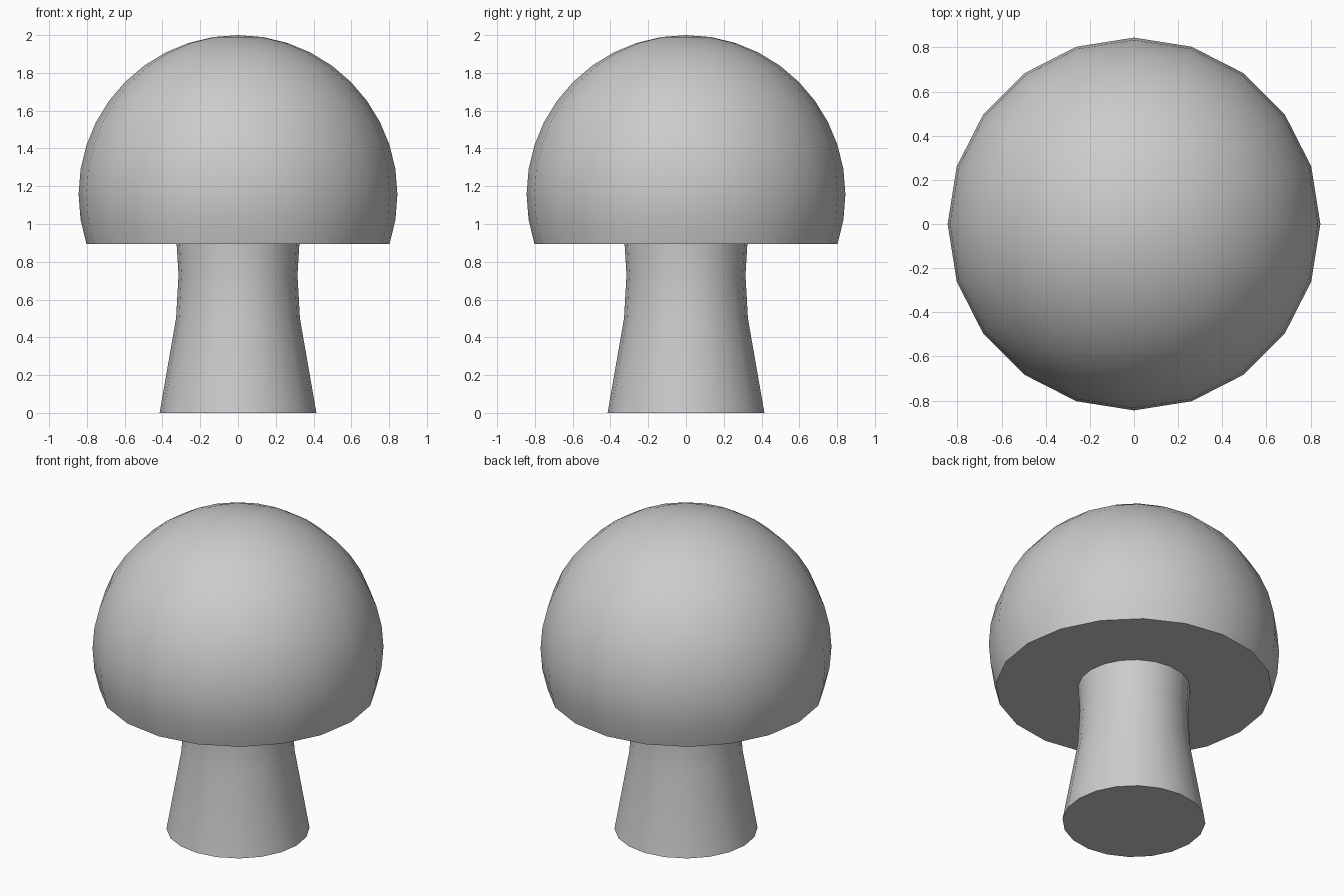
import bpy, bmesh, math

if "Cube" in bpy.data.objects:
    bpy.data.objects.remove(bpy.data.objects["Cube"])

SIDES = 20


def revolve(name, profile):
    """Lathe a list of (radius, z), bottom to top, into a closed solid."""
    bm = bmesh.new()
    rings = []
    for r, z in profile:
        if r < 1e-5:
            rings.append([bm.verts.new((0, 0, z))] * SIDES)
        else:
            rings.append([bm.verts.new((r * math.cos(2 * math.pi * i / SIDES),
                                        r * math.sin(2 * math.pi * i / SIDES), z))
                          for i in range(SIDES)])
    for a, b in zip(rings, rings[1:]):
        for i in range(SIDES):
            j = (i + 1) % SIDES
            corners = list(dict.fromkeys((a[i], a[j], b[j], b[i])))
            bm.faces.new(corners)
    bm.faces.new(rings[0][::-1])
    if profile[-1][0] > 1e-5:
        bm.faces.new(rings[-1])
    bmesh.ops.recalc_face_normals(bm, faces=bm.faces)
    mesh = bpy.data.meshes.new(name)
    bm.to_mesh(mesh)
    bm.free()
    obj = bpy.data.objects.new(name, mesh)
    bpy.context.collection.objects.link(obj)
    bpy.ops.object.select_all(action='DESELECT')
    obj.select_set(True)
    bpy.context.view_layer.objects.active = obj
    bpy.ops.object.shade_smooth_by_angle(angle=math.radians(40))
    return obj


# Cap: sphere sliced flat 18 degrees below its equator
R, CZ = 0.844, 1.156
cap_profile = [(R * math.cos(math.radians(d)), CZ + R * math.sin(math.radians(d)))
               for d in range(-18, 91, 9)]
revolve("mushroom_cap", cap_profile)

# Stem: flared foot, narrow waist, top tucked just inside the cap
revolve("mushroom_stem", [(0.415, 0.0), (0.328, 0.5), (0.315, 0.73), (0.326, 0.91)])
